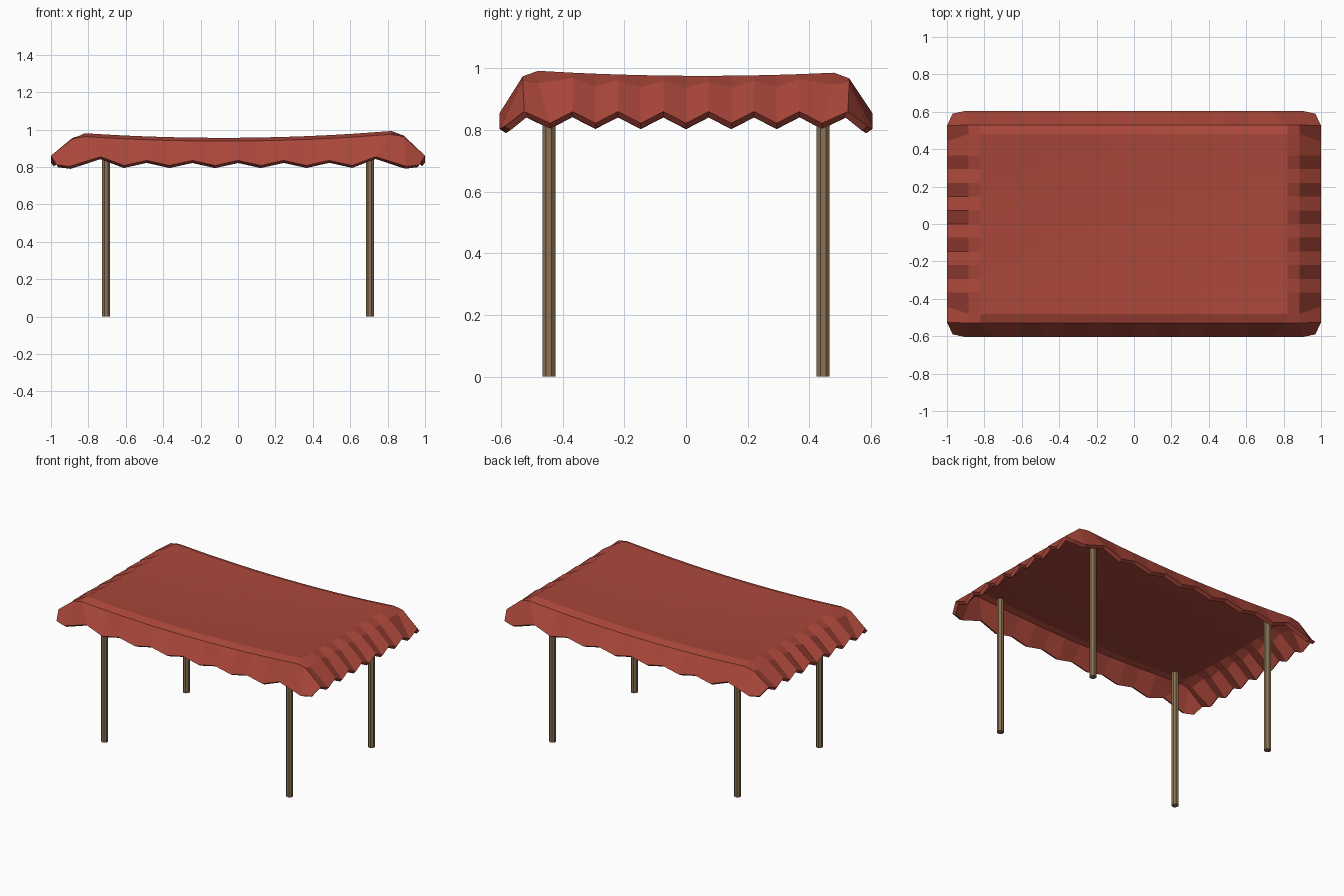
import bpy, bmesh, math

if "Cube" in bpy.data.objects:
    bpy.data.objects.remove(bpy.data.objects["Cube"])

def material(name, rgb):
    m = bpy.data.materials.new(name)
    m.diffuse_color = (*rgb, 1)
    m.use_nodes = True
    m.node_tree.nodes["Principled BSDF"].inputs["Base Color"].default_value = m.diffuse_color
    return m

red = material("red_cloth", (0.40, 0.062, 0.042))
wood = material("brown_wood", (0.26, 0.17, 0.09))

N = 8  # index 8 = hem, 7 = shoulder, 6 = top border, 0-5 = sagging top
GX = [0.122 * i for i in range(6)] + [0.82, 0.885, 1.0]
GY = [0.0735 * i for i in range(6)] + [0.48, 0.53, 0.605]
HX = [0.122 * i for i in range(6)] + [0.735, 0.90, 0.97]    # spacing along long hems
HY = [0.0735 * i for i in range(6)] + [0.441, 0.525, 0.59]  # spacing along short hems

def cloth_point(i, j):
    a, b = abs(i), abs(j)
    sx, sy = (1 if i >= 0 else -1), (1 if j >= 0 else -1)
    x = sx * (HX[a] if b == N else GX[a])
    y = sy * (HY[b] if a == N else GY[b])
    if a == N and b == N:                      # corner tip
        z = 0.812
    elif a == N:                               # short hem zigzag
        z = 0.86 if b % 2 else 0.822
    elif b == N:                               # long hem zigzag
        z = (0.803 if a == 7 else 0.808) if a % 2 else (0.855 if a == 6 else 0.835)
    else:                                      # sagging top with dropped shoulder
        u, v = x / 0.82, y / 0.48
        z = 0.94 + 0.03 * min(u * u, 1) + 0.013 * min(v * v, 1) + 0.006 * u - 0.003 * v
        if a == 7 or b == 7:
            z -= 0.018
        if a == 7 and b == 7:
            z -= 0.012
        elif a == 7 and b % 2 == 0:            # pleat valleys on the short sides
            z -= 0.022
    return x, y, z

# Cloth canopy
bm = bmesh.new()
R = range(-N, N + 1)
grid = {(i, j): bm.verts.new(cloth_point(i, j)) for i in R for j in R}
for i in range(-N, N):
    for j in range(-N, N):
        bm.faces.new([grid[i, j], grid[i + 1, j], grid[i + 1, j + 1], grid[i, j + 1]])
me = bpy.data.meshes.new("canopy")
bm.to_mesh(me)
bm.free()
me.materials.append(red)
canopy = bpy.data.objects.new("canopy", me)
bpy.context.collection.objects.link(canopy)
sol = canopy.modifiers.new("thickness", 'SOLIDIFY')
sol.thickness = 0.025
sol.offset = -1

# Four posts
for sx, side in ((-1, "left"), (1, "right")):
    for sy, end in ((-1, "front"), (1, "back")):
        bpy.ops.mesh.primitive_cylinder_add(
            vertices=8, radius=0.023, depth=0.945,
            location=(sx * 0.705, sy * 0.445, 0.4725),
            rotation=(0, 0, math.pi / 8))
        post = bpy.context.object
        post.name = f"{end}_{side}_post"
        post.data.materials.append(wood)
